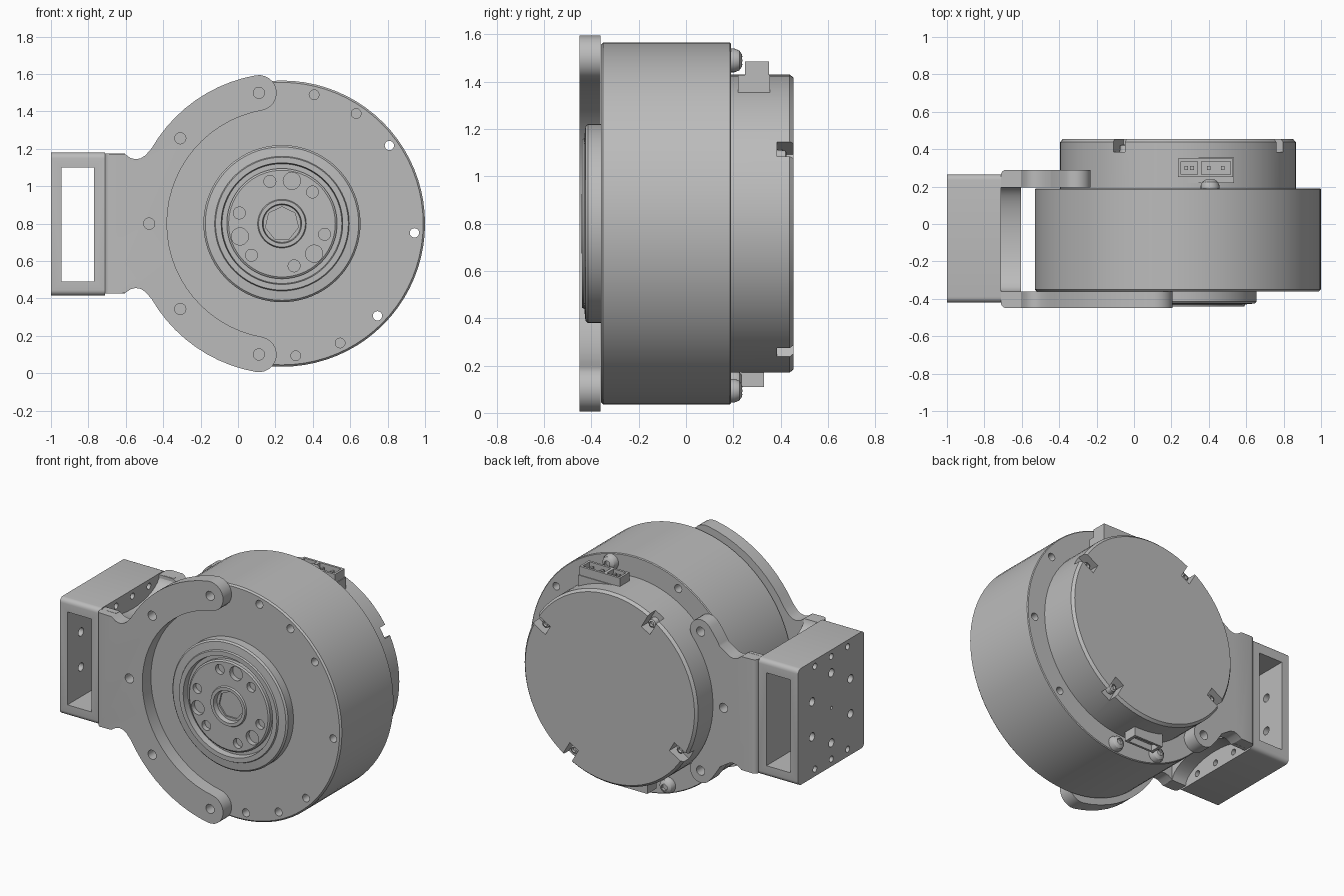
import bpy, bmesh
from math import radians, cos, sin, pi
from mathutils import Matrix, Vector

if "Cube" in bpy.data.objects:
    bpy.data.objects.remove(bpy.data.objects["Cube"], do_unlink=True)

grey = bpy.data.materials.new("machined_grey")
grey.use_nodes = True
grey.diffuse_color = (0.5, 0.5, 0.5, 1)
grey.node_tree.nodes["Principled BSDF"].inputs["Base Color"].default_value = (0.5, 0.5, 0.5, 1)

CX, CZ = 0.235, 0.8          # motor axis, running along y
BOLT = 0.71                  # bolt circle radius


def polar(r, deg, y=0.0):
    a = radians(deg)
    return Vector((CX + r * cos(a), y, CZ + r * sin(a)))


def finish(name, bm):
    bmesh.ops.recalc_face_normals(bm, faces=bm.faces)
    mesh = bpy.data.meshes.new(name)
    bm.to_mesh(mesh)
    bm.free()
    mesh.materials.append(grey)
    obj = bpy.data.objects.new(name, mesh)
    bpy.context.collection.objects.link(obj)
    return obj


def activate(obj):
    bpy.ops.object.select_all(action='DESELECT')
    obj.select_set(True)
    bpy.context.view_layer.objects.active = obj


def smooth(obj):
    activate(obj)
    bpy.ops.object.shade_smooth_by_angle(angle=radians(30))


def cut(obj, bm):
    cutter = finish("cutter", bm)
    cutter.hide_render = True
    mod = obj.modifiers.new("cut", 'BOOLEAN')
    mod.operation, mod.solver, mod.object = 'DIFFERENCE', 'EXACT', cutter
    activate(obj)
    bpy.ops.object.modifier_apply(modifier=mod.name)
    bpy.data.objects.remove(cutter, do_unlink=True)


def lathe(name, profile, center=(CX, CZ), steps=80):
    bm = bmesh.new()
    vs = [bm.verts.new((center[0] + r, y, center[1])) for r, y in profile]
    es = [bm.edges.new(p) for p in zip(vs, vs[1:])]
    bmesh.ops.spin(bm, geom=vs + es, cent=(center[0], 0, center[1]),
                   axis=(0, 1, 0), angle=2 * pi, steps=steps)
    bmesh.ops.remove_doubles(bm, verts=bm.verts, dist=1e-5)
    return finish(name, bm)


def rod(bm, p, r, y0, y1, sides=20):
    m = Matrix.Translation((p[0], (y0 + y1) / 2, p[2])) @ Matrix.Rotation(pi / 2, 4, 'X')
    bmesh.ops.create_cone(bm, cap_ends=True, segments=sides, radius1=r,
                          radius2=r, depth=y1 - y0, matrix=m)


def rod_x(bm, x0, x1, y, z, r):
    m = Matrix.Translation(((x0 + x1) / 2, y, z)) @ Matrix.Rotation(pi / 2, 4, 'Y')
    bmesh.ops.create_cone(bm, cap_ends=True, segments=16, radius1=r,
                          radius2=r, depth=x1 - x0, matrix=m)


def block(bm, x, y, z, turn=Matrix()):
    size = [b - a for a, b in (x, y, z)]
    mid = [(a + b) / 2 for a, b in (x, y, z)]
    m = turn @ Matrix.Translation(mid) @ Matrix.Diagonal((*size, 1))
    return bmesh.ops.create_cube(bm, size=1, matrix=m)["verts"]


def prism(bm, points, offset):
    face = bm.faces.new([bm.verts.new(p) for p in points])
    new = bmesh.ops.extrude_face_region(bm, geom=[face])["geom"]
    bmesh.ops.translate(bm, vec=offset, verts=[v for v in new if isinstance(v, bmesh.types.BMVert)])


# Motor housing with through holes and blind bolt holes
body = lathe("motor_housing", [(0, -0.36), (0.755, -0.36), (0.765, -0.35),
                               (0.765, 0.185), (0.76, 0.19), (0, 0.19)])
bm = bmesh.new()
for a in (36, -4, -44):
    rod(bm, polar(BOLT, a), 0.025, -0.5, 0.5)
for a in (76, 56, -64, -84):
    rod(bm, polar(BOLT, a), 0.026, -0.5, -0.28)
rod(bm, polar(BOLT, 116), 0.026, 0.1, 0.3)
cut(body, bm)
smooth(body)

# Output bearing ring and hub
ring = lathe("bearing_ring", [(0, -0.35), (0.42, -0.35), (0.42, -0.415), (0.41, -0.425),
                              (0.36, -0.43), (0.355, -0.44), (0.325, -0.44), (0.32, -0.4), (0, -0.4)])
hub = lathe("output_hub", [(0, -0.37), (0.295, -0.37), (0.295, -0.425), (0.285, -0.432),
                           (0.13, -0.432), (0.125, -0.442), (0.105, -0.442), (0.1, -0.41), (0, -0.41)])
bm = bmesh.new()
for i in range(6):
    rod(bm, polar(0.235, 46 + 60 * i), 0.032, -0.5, -0.385)
for i in range(3):
    rod(bm, polar(0.235, 77 + 120 * i), 0.046, -0.5, -0.385)
rod(bm, polar(0, 0), 0.09, -0.5, -0.38, sides=7)
cut(hub, bm)
smooth(ring)
smooth(hub)

# Rear cover with four screw slots
cover = lathe("rear_cover", [(0, 0.18), (0.63, 0.18), (0.63, 0.438), (0.615, 0.455), (0, 0.455)])
bm = bmesh.new()
for a in range(30, 390, 90):
    turn = Matrix.Translation((CX, 0, CZ)) @ Matrix.Rotation(-radians(a), 4, 'Y')
    block(bm, (0.52, 0.68), (0.385, 0.5), (-0.036, 0.036), turn)
cut(cover, bm)
smooth(cover)
for a in range(30, 390, 90):
    p = polar(0.565, a)
    smooth(lathe("cover_screw", [(0, 0.41), (0.014, 0.41), (0.016, 0.425), (0.026, 0.42),
                                 (0.03, 0.38)], (p.x, p.z), 16))

# Housing screws at the back
for a in (76, -84, -110):
    p = polar(BOLT, a)
    screw = lathe("housing_screw", [(0, 0.18), (0.05, 0.18), (0.05, 0.205), (0.042, 0.225),
                                    (0.025, 0.237), (0, 0.24)], (p.x, p.z), 24)
    bm = bmesh.new()
    rod(bm, p, 0.022, 0.222, 0.3, sides=6)
    cut(screw, bm)
    smooth(screw)


# Bracket arms: curved forks ending in a straight neck
def arm(name, end, inner, outer, y0, y1, out_y):
    cap = (outer - inner) / 2
    mid = polar(inner + cap, end)
    upper = [mid + Vector((cos(radians(t)), 0, sin(radians(t)))) * cap
             for t in range(end - 165, end, 15)]
    n = 10
    upper += [polar(outer, end + (150 - end) * i / n) for i in range(n + 1)]
    upper += [Vector((x, 0, z)) for x, z in ((-0.495, 1.165), (-0.52, 1.149), (-0.548, 1.144),
                                             (-0.575, 1.151), (-0.605, 1.172), (-0.712, 1.174))]
    lower = [Vector((v.x, 0, 2 * CZ - v.z)) for v in reversed(upper)]
    steps = 28
    inside = [polar(inner, 360 - end + (2 * end - 360) * i / steps) for i in range(steps + 1)]
    bm = bmesh.new()
    prism(bm, [v + Vector((0, y0, 0)) for v in upper + lower + inside], (0, y1 - y0, 0))
    edge = [e for e in bm.edges if all(v.co.x < -0.7 and abs(v.co.y - out_y) < 0.001 for v in e.verts)]
    bmesh.ops.bevel(bm, geom=edge, offset=0.03, segments=4, profile=0.5, affect='EDGES')
    obj = finish(name, bm)
    bm = bmesh.new()
    for a in {end, 140, 180, 220, 360 - end}:
        rod(bm, polar(BOLT, a), 0.03, y0 - 0.1, y1 + 0.1)
    cut(obj, bm)
    smooth(obj)


arm("front_arm", 100, 0.615, 0.805, -0.45, -0.361, -0.45)
arm("rear_arm", 140, 0.634, 0.79, 0.195, 0.29, 0.29)

# Web joining the arms, scooped at top and bottom
ARC = [(-0.08 - 0.28 * cos(pi * i / 16), 1.174 - 0.12 * sin(pi * i / 16)) for i in range(17)]
bm = bmesh.new()
outline = [(-0.4, 1.174)] + ARC + [(0.22, 1.174)]
outline += [(y, 2 * CZ - z) for y, z in reversed(outline)]
prism(bm, [(-0.712, y, z) for y, z in outline], (0.107, 0, 0))
smooth(finish("bracket_web", bm))

# Hollow mounting block with drilled end wall
bm = bmesh.new()
block(bm, (-1, -0.71), (-0.42, 0.265), (0.415, 1.18))
long_edges = [e for e in bm.edges if abs(e.verts[0].co.x - e.verts[1].co.x) > 0.1]
bmesh.ops.bevel(bm, geom=long_edges, offset=0.03, segments=5, profile=0.5, affect='EDGES')
mount = finish("mounting_block", bm)
bm = bmesh.new()
block(bm, (-0.945, -0.77), (-0.6, 0.5), (0.49, 1.1))
cut(mount, bm)
bm = bmesh.new()
for z in (1.137, 0.463):
    for y in (-0.25, -0.08, 0.09):
        rod_x(bm, -1.1, -0.6, y, z, 0.02)
for i in range(6):
    a = radians(30 + 60 * i)
    rod_x(bm, -1.1, -0.85, -0.08 + 0.23 * cos(a), CZ + 0.23 * sin(a), 0.027)
rod_x(bm, -1.1, -0.85, -0.08, CZ, 0.01)
cut(mount, bm)
smooth(mount)

# Cable sockets: shell with pocket and contact pins
bm = bmesh.new()
block(bm, (0.23, 0.535), (0.22, 0.355), (1.35, 1.428))
finish("top_socket_base", bm)
bm = bmesh.new()
block(bm, (0.235, 0.53), (0.25, 0.35), (1.42, 1.485))
shell = finish("top_socket_shell", bm)
bm = bmesh.new()
block(bm, (0.25, 0.34), (0.265, 0.335), (1.44, 1.6))
block(bm, (0.36, 0.515), (0.265, 0.335), (1.44, 1.6))
cut(shell, bm)
bm = bmesh.new()
for x in (0.28, 0.31, 0.4, 0.475):
    block(bm, (x - 0.01, x + 0.01), (0.29, 0.31), (1.43, 1.475))
finish("top_socket_pins", bm)
bm = bmesh.new()
block(bm, (0.05, 0.27), (0.235, 0.33), (0.11, 0.22))
lower_socket = finish("bottom_socket", bm)
bm = bmesh.new()
block(bm, (0.07, 0.25), (0.25, 0.315), (0.05, 0.15))
cut(lower_socket, bm)
